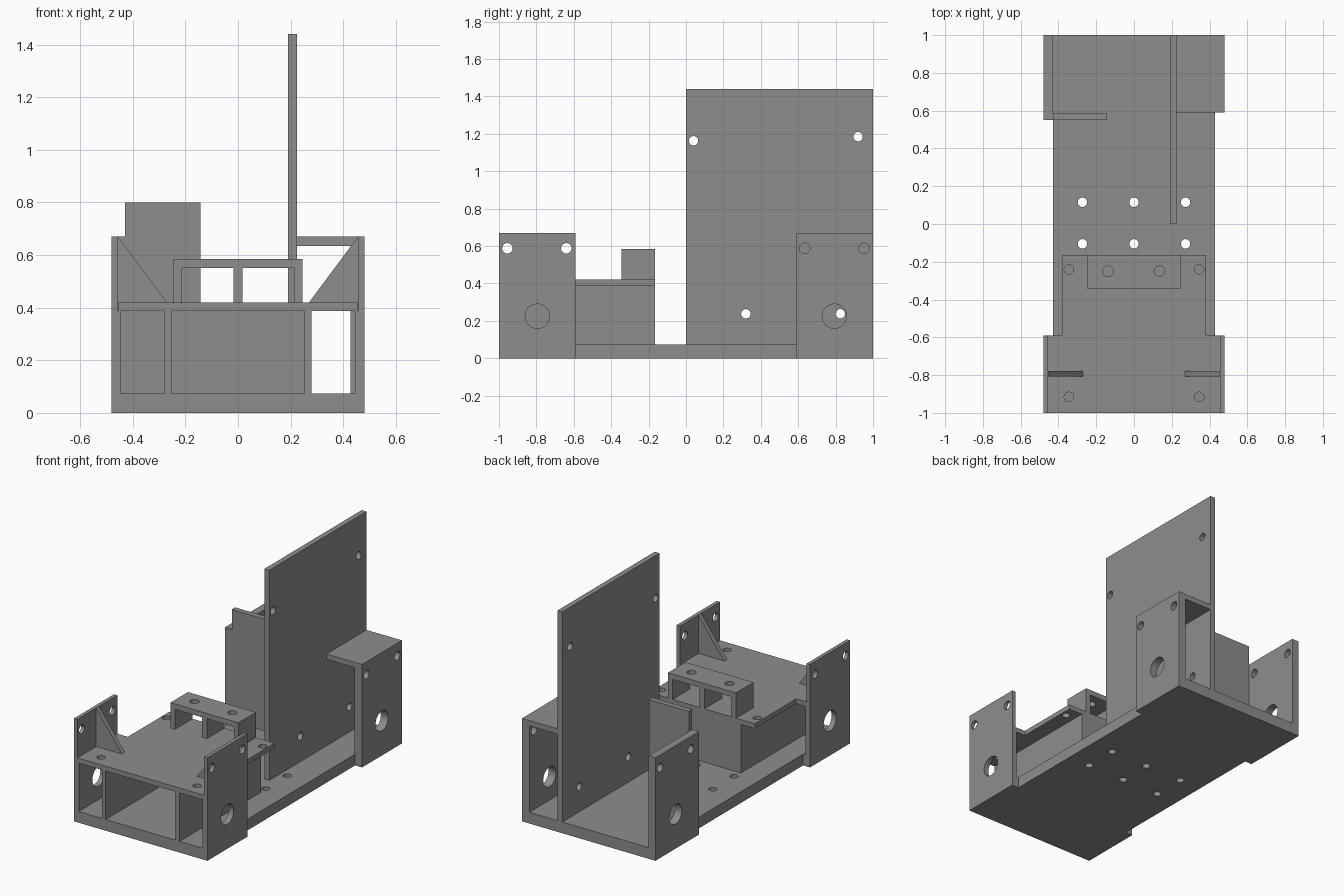
import bpy, bmesh, math
from mathutils import Matrix, Vector

if "Cube" in bpy.data.objects:
    bpy.data.objects.remove(bpy.data.objects["Cube"])

grey = bpy.data.materials.new("plain grey")
grey.diffuse_color = (0.27, 0.27, 0.27, 1)
grey.use_nodes = True
grey.node_tree.nodes["Principled BSDF"].inputs["Base Color"].default_value = grey.diffuse_color


def make(name, bm):
    bmesh.ops.recalc_face_normals(bm, faces=bm.faces[:])
    me = bpy.data.meshes.new(name)
    bm.to_mesh(me)
    bm.free()
    ob = bpy.data.objects.new(name, me)
    bpy.context.collection.objects.link(ob)
    me.materials.append(grey)
    return ob


def prism(name, outline, axis, lo, hi):
    """Extrude a 2D outline along x, y or z."""
    def place(p, t):
        return {"x": (t, p[0], p[1]), "y": (p[0], t, p[1]), "z": (p[0], p[1], t)}[axis]
    bm = bmesh.new()
    a = [bm.verts.new(place(p, lo)) for p in outline]
    b = [bm.verts.new(place(p, hi)) for p in outline]
    bm.faces.new(a)
    bm.faces.new(b)
    for i in range(len(a)):
        j = (i + 1) % len(a)
        bm.faces.new((a[i], a[j], b[j], b[i]))
    return make(name, bm)


def box(name, x, y, z):
    return prism(name, [(x[0], y[0]), (x[1], y[0]), (x[1], y[1]), (x[0], y[1])], "z", *z)


def drill(ob, axis, holes):
    """Cut round through-holes (u, v, radius) along one axis."""
    for u, v, r in holes:
        ring = [(u + r * math.cos(math.tau * i / 32), v + r * math.sin(math.tau * i / 32))
                for i in range(32)]
        cutter = prism("hole_cutter", ring, axis, -3, 3)
        mod = ob.modifiers.new("hole", "BOOLEAN")
        mod.operation, mod.solver, mod.object = "DIFFERENCE", "EXACT", cutter
        bpy.context.view_layer.update()
        me = bpy.data.meshes.new_from_object(
            ob.evaluated_get(bpy.context.evaluated_depsgraph_get()))
        ob.modifiers.clear()
        ob.data = me
        bpy.data.objects.remove(cutter)
    return ob


# Base plate with wider ends
base = prism("base_plate", [(-.48, -1), (.48, -1), (.48, -.59), (.43, -.59), (.43, .59),
                            (.48, .59), (.48, 1), (-.48, 1), (-.48, .55), (-.43, .55),
                            (-.43, -.59), (-.48, -.59)], "z", 0, .073)
drill(base, "z", [(x, y, .025) for x in (-.273, 0, .273) for y in (-.105, .115)])

# Front deck with narrower rear tongue
deck = prism("front_deck", [(-.455, -1), (.455, -1), (.455, -.59), (.38, -.59), (.38, -.165),
                            (-.38, -.165), (-.38, -.59), (-.455, -.59)], "z", .388, .42)
drill(deck, "z", [(x, y, .025) for x in (-.345, .345) for y in (-.24, -.915)])

# Battery bay below the deck, closed at the rear
for s, side in ((-1, "left"), (1, "right")):
    box("bay_wall_" + side, sorted((s * .252, s * .28)), (-1, -.165), (.073, .388))
box("bay_rear_wall", (-.252, .252), (-.195, -.165), (.073, .388))

# Front motor walls and gussets
for s, side in ((-1, "left"), (1, "right")):
    wall = prism("front_wall_" + side, [(s * .48, .073), (s * .48, .67), (s * .456, .67),
                                        (s * .456, .388), (s * .446, .388), (s * .446, .073)],
                 "y", -1, -.59)
    drill(wall, "x", [(-.955, .588, .028), (-.64, .588, .028), (-.795, .225, .065)])
    prism("gusset_" + side, [(s * .456, .42), (s * .27, .42), (s * .456, .67)],
          "y", -.807, -.778)

# Raised bridge on the deck
bridge = box("bridge_top", (-.245, .245), (-.345, -.165), (.55, .585))
drill(bridge, "z", [(-.138, -.25, .028), (.135, -.25, .028)])
for name, x in (("left", (-.245, -.212)), ("middle", (-.017, .017)), ("right", (.212, .245))):
    box("bridge_leg_" + name, x, (-.345, -.165), (.42, .55))

# Tall upright board
board = box("tall_panel", (.19, .225), (0, 1), (.073, 1.44))
drill(board, "x", [(.04, 1.163, .025), (.92, 1.185, .025), (.32, .238, .025), (.825, .238, .025)])

# Rear motor walls
rear_holes = [(.635, .588, .028), (.952, .588, .028), (.793, .225, .065)]
drill(box("rear_wall_left", (-.48, -.43), (.55, 1), (.073, .67)), "x", rear_holes)
drill(box("rear_wall_right", (.427, .48), (.59, 1), (.073, .67)), "x", rear_holes)
box("rear_top_plate", (.225, .427), (.59, 1), (.635, .67))

# Cross plate beside the rear left wall
box("rear_cross_plate", (-.43, -.142), (.55, .585), (.073, .80))
